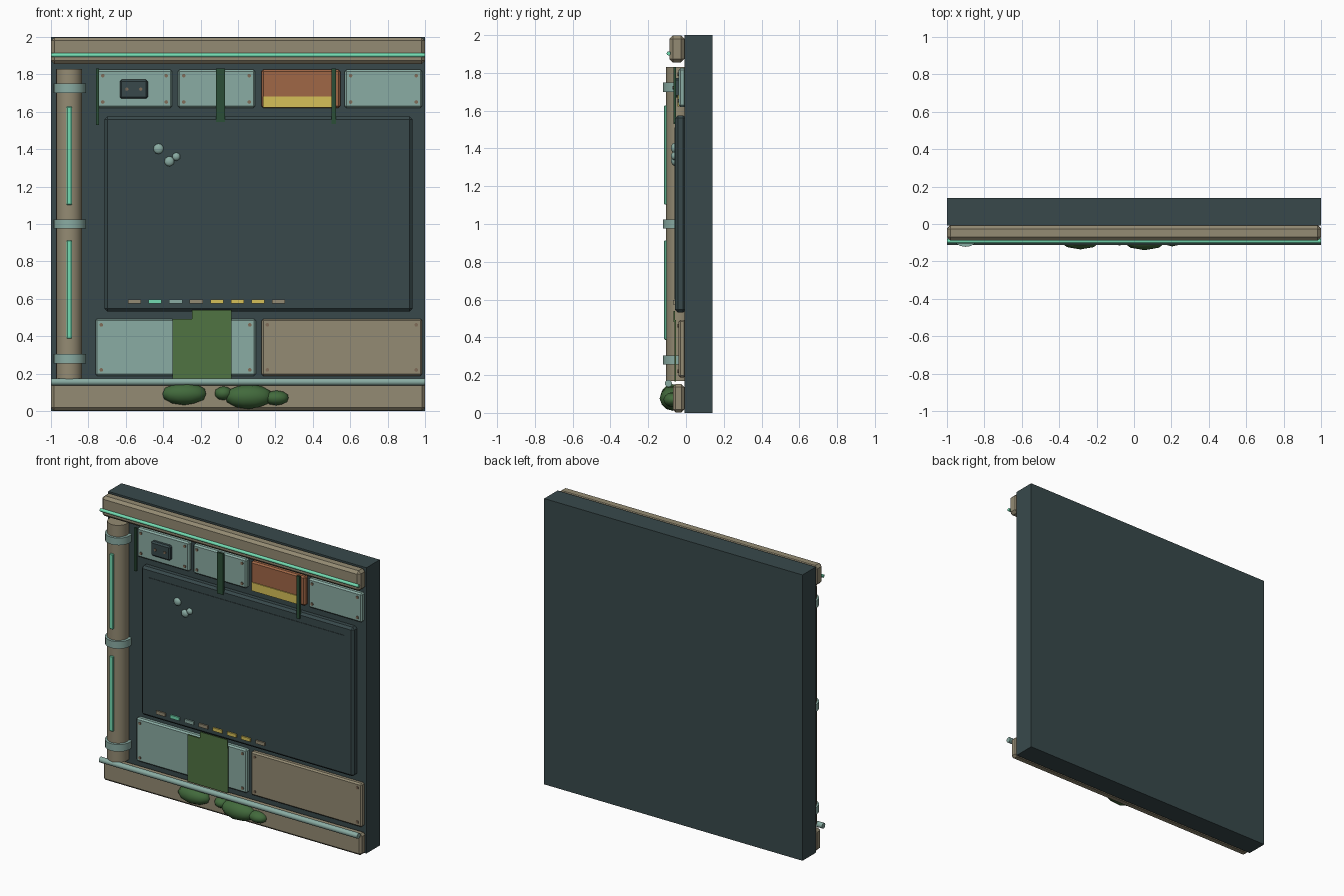
import bpy, math

cube = bpy.data.objects.get("Cube")
if cube:
    bpy.data.objects.remove(cube, do_unlink=True)


def material(name, rgb):
    # Display colour converted to linear
    lin = [((c / 255 + 0.055) / 1.055) ** 2.4 for c in rgb] + [1]
    m = bpy.data.materials.new(name)
    m.use_nodes = True
    m.diffuse_color = lin
    m.node_tree.nodes["Principled BSDF"].inputs["Base Color"].default_value = lin
    return m


SLATE = material("dark slate", (56, 73, 75))
TAN = material("tan metal", (148, 139, 115))
TEAL = material("pale teal", (138, 172, 163))
MINT = material("mint light", (115, 220, 178))
RUST = material("rust orange", (160, 103, 70))
YELLOW = material("yellow", (214, 192, 88))
LEAF = material("leaf green", (80, 115, 66))
VINE = material("vine green", (43, 78, 55))
MOSS = material("moss green", (66, 106, 60))
BOLT = material("bolt brown", (128, 108, 88))


def finish(name, mat, bevel=0):
    ob = bpy.context.object
    ob.name = name
    ob.data.materials.append(mat)
    if bevel:
        mod = ob.modifiers.new("chamfer", "BEVEL")
        mod.width = bevel
        mod.segments = 1
    return ob


def box(name, mat, x, y, z, bevel=0):
    # Box given by its (min, max) range on each axis
    bpy.ops.mesh.primitive_cube_add(size=1, location=[sum(r) / 2 for r in (x, y, z)])
    ob = bpy.context.object
    ob.scale = [r[1] - r[0] for r in (x, y, z)]
    bpy.ops.object.transform_apply(location=False, rotation=False, scale=True)
    return finish(name, mat, bevel)


def rod(name, mat, centre, radius, length, axis="Z", sides=16):
    turn = {"X": (0, math.pi / 2, 0), "Y": (math.pi / 2, 0, 0), "Z": (0, 0, 0)}[axis]
    bpy.ops.mesh.primitive_cylinder_add(vertices=sides, radius=radius, depth=length,
                                        location=centre, rotation=turn)
    ob = finish(name, mat)
    bpy.ops.object.shade_smooth_by_angle(angle=math.radians(40))
    return ob


def blob(name, mat, centre, radii, detail=2):
    bpy.ops.mesh.primitive_ico_sphere_add(subdivisions=detail, radius=1, location=centre)
    bpy.context.object.scale = radii
    bpy.ops.object.shade_smooth()
    return finish(name, mat)


def panel(name, mat, x, z, bolts=True):
    box(name, mat, x, (-0.04, 0), z, 0.01)
    if bolts:
        for px in (x[0] + 0.032, x[1] - 0.032):
            for pz in (z[0] + 0.032, z[1] - 0.032):
                rod(name + "_bolt", BOLT, (px, -0.041, pz), 0.01, 0.01, "Y", 8)


# Wall slab and horizontal beams
box("wall_slab", SLATE, (-1, 1), (-0.008, 0.14), (0, 2))
box("top_beam", TAN, (-1, 1), (-0.088, -0.008), (1.856, 1.998), 0.018)
box("bottom_beam", TAN, (-1, 1), (-0.07, -0.008), (0.003, 0.152), 0.015)
rod("top_light_strip", MINT, (0, -0.092, 1.903), 0.011, 2, "X", 10)
rod("bottom_pipe", TEAL, (0, -0.093, 0.156), 0.019, 2, "X", 12)

# Side column with clamps and light strips
rod("column", TAN, (-0.903, -0.035, 1), 0.07, 1.66, sides=20)
for z in (0.28, 1, 1.725):
    rod("column_clamp", TEAL, (-0.9, -0.035, z), 0.087, 0.05, sides=20)
for z in (0.65, 1.365):
    box("column_light", MINT, (-0.916, -0.888), (-0.116, -0.095), (z - 0.263, z + 0.263), 0.004)

# Screen and its raised display
box("screen_frame", SLATE, (-0.713, 0.932), (-0.058, 0), (0.532, 1.575), 0.015)
box("screen_display", SLATE, (-0.65, 0.87), (-0.061, -0.055), (0.6, 1.51))

# Status lights along the screen
for i, mat in enumerate((TAN, MINT, TEAL, TAN, YELLOW, YELLOW, YELLOW, TAN)):
    x = -0.553 + 0.11 * i
    box("status_light", mat, (x - 0.035, x + 0.035), (-0.068, -0.05), (0.574, 0.597))

# Upper and lower panels
panel("upper_panel_a", TEAL, (-0.755, -0.352), (1.62, 1.825))
panel("upper_panel_b", TEAL, (-0.322, 0.092), (1.62, 1.825))
panel("rust_panel", RUST, (0.125, 0.547), (1.62, 1.825), False)
box("rust_panel_stripe", YELLOW, (0.135, 0.505), (-0.046, -0.038), (1.623, 1.682))
panel("upper_panel_c", TEAL, (0.57, 0.985), (1.62, 1.825))
panel("lower_panel_left", TEAL, (-0.763, 0.095), (0.188, 0.493))
panel("lower_panel_right", TAN, (0.125, 0.985), (0.188, 0.493))

# Socket box
box("socket_box", SLATE, (-0.632, -0.482), (-0.066, -0.03), (1.67, 1.772), 0.01)
for x in (-0.594, -0.52):
    rod("socket_pin", BOLT, (x, -0.067, 1.721), 0.009, 0.008, "Y", 8)

# Hanging vines and leafy sheet
for x0, x1, z0 in ((-0.76, -0.743, 1.53), (-0.117, -0.07, 1.545), (0.5, 0.523, 1.535)):
    box("vine", VINE, (x0, x1), (-0.066, -0.052), (z0, 1.832))
box("leaf_sheet", LEAF, (-0.349, -0.035), (-0.061, -0.053), (0.165, 0.492))
box("leaf_sheet_top", LEAF, (-0.247, -0.035), (-0.066, -0.058), (0.48, 0.54))

# Moss clumps on the bottom beam
for x, z, rx, rz, ry in ((-0.287, 0.092, 0.122, 0.06, 0.066), (0.057, 0.077, 0.13, 0.066, 0.07),
                         (0.205, 0.07, 0.068, 0.04, 0.05), (-0.078, 0.095, 0.048, 0.037, 0.045)):
    blob("moss_clump", MOSS, (x, -0.07, z), (rx, ry, rz))

# Pale fungus dots on the screen
for x, z, r in ((-0.425, 1.402, 0.028), (-0.367, 1.335, 0.027), (-0.33, 1.36, 0.022)):
    blob("fungus", TEAL, (x, -0.062, z), (r, 0.018, r))
